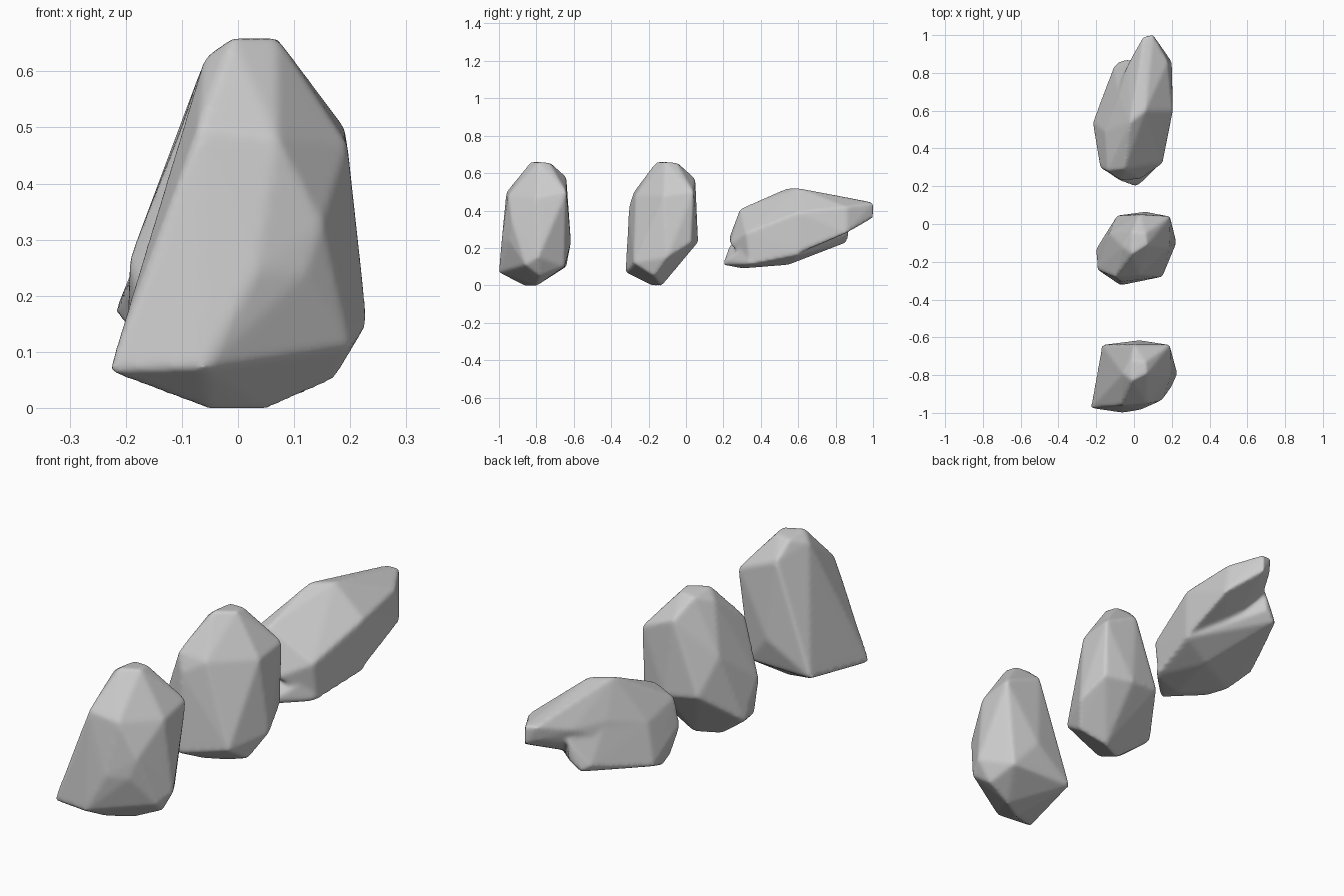
import bpy, bmesh


def add_hull(bm, points):
    """Add one chipped convex lump around a few corner points."""
    part = bmesh.new()
    for p in points:
        part.verts.new(p)
    bmesh.ops.convex_hull(part, input=part.verts[:])
    loose = [v for v in part.verts if not v.link_faces]
    bmesh.ops.delete(part, geom=loose, context='VERTS')
    bmesh.ops.recalc_face_normals(part, faces=part.faces[:])
    tmp = bpy.data.meshes.new("lump")
    part.to_mesh(tmp)
    part.free()
    bm.from_mesh(tmp)
    bpy.data.meshes.remove(tmp)


def rock(name, *lumps):
    """Fuse lumps into a single stone with softened edges."""
    bm = bmesh.new()
    for pts in lumps:
        add_hull(bm, pts)
    mesh = bpy.data.meshes.new(name)
    bm.to_mesh(mesh)
    bm.free()
    ob = bpy.data.objects.new(name, mesh)
    bpy.context.collection.objects.link(ob)
    fuse = ob.modifiers.new("fuse", 'REMESH')
    fuse.mode = 'VOXEL'
    fuse.voxel_size = 0.009
    fuse.use_smooth_shade = True
    soft = ob.modifiers.new("soften", 'SMOOTH')
    soft.factor = 0.5
    soft.iterations = 8
    for poly in mesh.polygons:
        poly.use_smooth = True
    return ob


# Front rock: upright, broad foot at the front left
rock("front_rock", [
    (-0.06, -0.79, 0.625), (-0.01, -0.83, 0.66), (0.07, -0.79, 0.66),
    (0.06, -0.73, 0.655), (-0.01, -0.72, 0.65),
    (0.0, -0.64, 0.58), (0.19, -0.64, 0.50), (0.195, -0.80, 0.47),
    (-0.07, -0.96, 0.50), (0.07, -0.95, 0.48), (0.15, -0.93, 0.33),
    (-0.23, -0.975, 0.065), (-0.22, -0.96, 0.09), (-0.06, -1.0, 0.07),
    (0.03, -0.985, 0.24), (0.12, -0.945, 0.24),
    (0.23, -0.79, 0.15), (0.20, -0.86, 0.11), (0.17, -0.78, 0.05),
    (-0.05, -0.86, -0.003), (0.05, -0.80, -0.003),
    (-0.17, -0.64, 0.10), (0.03, -0.615, 0.23), (0.14, -0.65, 0.10),
])

# Middle rock: upright, narrower foot
rock("middle_rock", [
    (-0.06, -0.12, 0.62), (-0.01, -0.16, 0.66), (0.07, -0.11, 0.66),
    (0.06, -0.05, 0.655), (-0.01, -0.04, 0.65),
    (0.03, 0.05, 0.57), (0.19, 0.04, 0.50), (0.19, -0.12, 0.48),
    (-0.10, -0.28, 0.50), (0.03, -0.27, 0.48), (-0.07, -0.305, 0.42),
    (-0.13, -0.05, 0.41), (-0.20, -0.13, 0.11), (-0.195, -0.24, 0.26),
    (-0.09, 0.045, 0.25), (0.06, 0.065, 0.23), (0.19, 0.03, 0.23),
    (0.225, -0.10, 0.15), (0.15, -0.28, 0.12), (0.17, -0.17, 0.05),
    (-0.15, -0.27, 0.08), (-0.07, -0.325, 0.07), (0.03, -0.29, 0.08),
    (-0.05, -0.18, -0.003), (0.05, -0.13, -0.003),
])

# Back rock: lying down, a long pointed slab over a lower lump
rock("back_rock", [
    # upper slab, running to the tip
    (-0.07, 0.23, 0.25), (0.03, 0.235, 0.22), (-0.05, 0.29, 0.41),
    (-0.14, 0.28, 0.36), (0.15, 0.32, 0.28), (0.205, 0.60, 0.17),
    (0.205, 0.60, 0.39), (0.20, 0.86, 0.28), (0.18, 0.86, 0.42),
    (0.10, 1.0, 0.36), (0.10, 1.0, 0.44), (0.05, 0.99, 0.445),
    (0.04, 0.97, 0.38), (-0.02, 0.54, 0.52), (0.06, 0.60, 0.52),
    (-0.03, 0.85, 0.40), (-0.155, 0.49, 0.33), (-0.08, 0.68, 0.39),
    (0.0, 0.60, 0.18), (0.15, 0.34, 0.12), (-0.18, 0.30, 0.25),
    (-0.20, 0.48, 0.21),
], [
    # lower lump with a lip at the front
    (0.01, 0.195, 0.11), (0.04, 0.22, 0.14), (-0.08, 0.23, 0.21),
    (-0.18, 0.30, 0.25), (-0.155, 0.49, 0.33), (-0.22, 0.54, 0.17),
    (-0.18, 0.42, 0.12), (-0.11, 0.83, 0.25), (-0.08, 0.86, 0.23),
    (-0.03, 0.87, 0.27), (-0.08, 0.69, 0.38), (0.0, 0.30, 0.09),
    (0.15, 0.33, 0.11), (0.05, 0.55, 0.11), (0.20, 0.60, 0.16),
    (0.15, 0.35, 0.22), (-0.15, 0.33, 0.12), (-0.02, 0.87, 0.36),
    (0.0, 0.45, 0.35),
])
